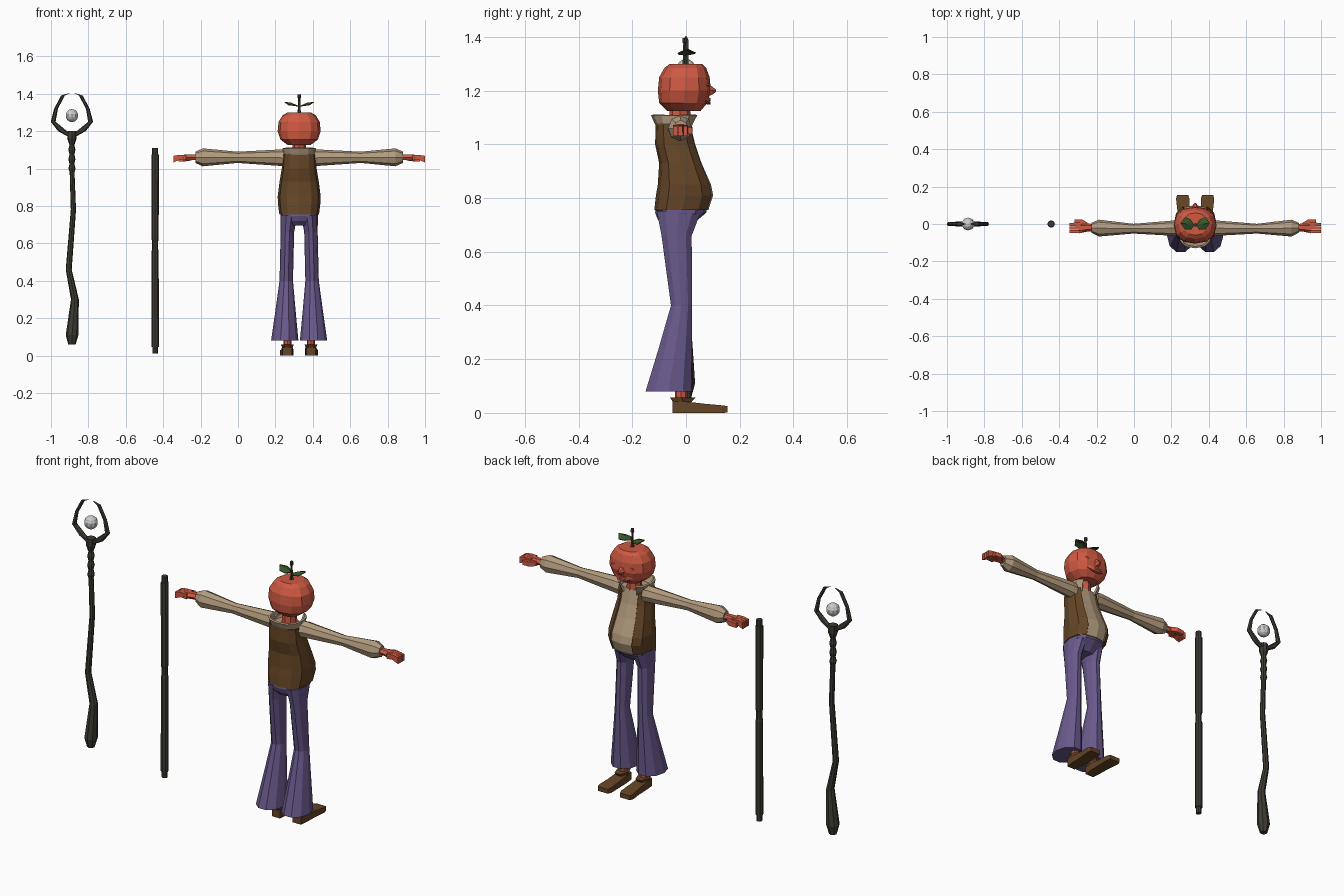
import bpy
import bmesh
import math
from mathutils import Vector

default_cube = bpy.data.objects.get("Cube")
if default_cube:
    bpy.data.objects.remove(default_cube, do_unlink=True)

CENTRE = 0.327  # x of the figure; the staff and pole stand beside it


def make_material(name, red, green, blue):
    material = bpy.data.materials.new(name)
    material.use_nodes = True
    colour = (red, green, blue, 1.0)
    material.diffuse_color = colour
    shader = material.node_tree.nodes["Principled BSDF"]
    shader.inputs["Base Color"].default_value = colour
    shader.inputs["Roughness"].default_value = 0.8
    return material


SKIN = make_material("tomato red", 0.62, 0.1, 0.055)
SHIRT = make_material("tan cloth", 0.45, 0.33, 0.21)
VEST = make_material("brown leather", 0.13, 0.06, 0.02)
TROUSERS = make_material("purple cloth", 0.14, 0.1, 0.26)
WOOD = make_material("dark wood", 0.05, 0.045, 0.033)
LEAF = make_material("leaf green", 0.04, 0.09, 0.02)
ORB = make_material("pale grey", 0.6, 0.6, 0.6)


def finish(name, bm, material):
    bmesh.ops.recalc_face_normals(bm, faces=bm.faces)
    mesh = bpy.data.meshes.new(name)
    bm.to_mesh(mesh)
    bm.free()
    mesh.materials.append(material)
    obj = bpy.data.objects.new(name, mesh)
    bpy.context.collection.objects.link(obj)
    return obj


def loft(name, material, rings, sides=8, axis="z", power=1.0, open_front=False):
    """Skin rings of (x, y, z, first radius, second radius) set across an axis."""
    bm = bmesh.new()
    phase, grow = (math.pi / 4, math.sqrt(2)) if sides == 4 else (0, 1)
    loops = []
    for x, y, z, a, b in rings:
        loop = []
        for i in range(sides):
            angle = phase + math.tau * i / sides
            c, s = math.cos(angle), math.sin(angle)
            u = math.copysign(abs(c) ** power, c) * a * grow
            v = math.copysign(abs(s) ** power, s) * b * grow
            offset = {"x": (0, u, v), "y": (u, 0, v), "z": (u, v, 0)}[axis]
            loop.append(bm.verts.new(Vector((x, y, z)) + Vector(offset)))
        loops.append(loop)
    for low, high in zip(loops, loops[1:]):
        for i in range(sides):
            j = (i + 1) % sides
            # The front opening leaves out the two middle faces
            if open_front and i in (sides // 4 - 1, sides // 4):
                continue
            bm.faces.new((low[i], low[j], high[j], high[i]))
    if not open_front:
        bm.faces.new(loops[0])
        bm.faces.new(loops[-1])
    return finish(name, bm, material)


def upright(profile, x=CENTRE, widen=0.0, front=0.0):
    """Turn (z, half width, back y, front y) into rings."""
    return [(x, (back + ahead + front) / 2, z, half + widen, (ahead + front - back) / 2)
            for z, half, back, ahead in profile]


def thicken(obj, depth):
    modifier = obj.modifiers.new("thickness", "SOLIDIFY")
    modifier.thickness = depth
    modifier.offset = -1


# Head, neck and nose
loft("head", SKIN, upright([
    (1.125, 0.06, -0.07, 0.055), (1.155, 0.1, -0.1, 0.08), (1.2, 0.115, -0.105, 0.093),
    (1.25, 0.11, -0.1, 0.088), (1.285, 0.088, -0.08, 0.075), (1.3, 0.062, -0.06, 0.06)]),
    sides=12, power=0.85)
loft("neck", SKIN, upright([(1.04, 0.04, -0.065, 0.02), (1.14, 0.035, -0.06, 0.015)]))
loft("nose", SKIN, [(CENTRE, 0.08, 1.205, 0.022, 0.03), (CENTRE, 0.097, 1.2, 0.015, 0.018),
                    (CENTRE, 0.112, 1.2, 0.004, 0.005)], sides=6, axis="y")

# Lips: two slim curved ridges
for label, lift, bend in (("upper", 0.006, 0.012), ("lower", -0.006, 0.02)):
    rings = []
    for i in range(7):
        t = i / 3 - 1
        rings.append((CENTRE + 0.06 * t, 0.084 - 0.022 * t * t,
                      1.16 + lift + bend * t * t, 0.008, 0.005))
    loft(label + "_lip", SKIN, rings, sides=4, axis="x")

# Torso: shirt body under an open vest
TORSO = [(0.755, 0.106, -0.118, 0.085), (0.81, 0.113, -0.112, 0.103),
         (0.85, 0.115, -0.105, 0.095), (0.93, 0.105, -0.1, 0.06),
         (1.0, 0.093, -0.115, 0.036), (1.075, 0.089, -0.113, 0.018)]
inner = [(z, half, back + 0.012, ahead) for z, half, back, ahead in TORSO]
loft("shirt_body", SHIRT, upright(inner, widen=-0.01, front=-0.002), sides=12, power=0.8)
vest = loft("vest", VEST, upright(TORSO, front=0.004), sides=12, power=0.8, open_front=True)
thicken(vest, 0.008)
collar = loft("collar", SHIRT, upright([
    (1.04, 0.062, -0.095, 0.02), (1.08, 0.085, -0.118, 0.035), (1.108, 0.09, -0.13, 0.052)]),
    sides=12, power=0.8, open_front=True)
thicken(collar, 0.01)

# Trouser seat
loft("trouser_seat", TROUSERS, upright([
    (0.695, 0.05, -0.08, 0.02), (0.72, 0.092, -0.105, 0.045),
    (0.745, 0.1, -0.115, 0.075), (0.77, 0.1, -0.112, 0.08)]), sides=12, power=0.8)


def spot(x, z, side, radius=0.012):
    """Rounded eyelid on the face."""
    return loft("eyelid", SKIN, [(x, 0.06, z, radius * 2, radius),
                                 (x + side * 0.003, 0.083, z, radius * 1.6, radius * 0.6)],
                sides=6, axis="y")


for side, word in ((1, "left"), (-1, "right")):
    def at(offset):
        return CENTRE + side * offset

    spot(at(0.045), 1.222, side).name = word + "_eyelid"

    # Flared trouser leg
    leg = []
    for z, middle, half, back, ahead in (
            (0.08, 0.077, 0.073, -0.155, 0.025), (0.24, 0.073, 0.054, -0.105, 0.025),
            (0.4, 0.069, 0.036, -0.058, 0.025), (0.66, 0.063, 0.036, -0.094, 0.024),
            (0.75, 0.055, 0.045, -0.113, 0.06)):
        leg += upright([(z, half, back, ahead)], x=at(middle))
    loft(word + "_trouser_leg", TROUSERS, leg, sides=10)

    # Ankle, cuff and shoe
    foot = at(0.063)
    loft(word + "_ankle", SKIN, [(foot, -0.018, 0.03, 0.02, 0.022),
                                 (foot, -0.018, 0.11, 0.022, 0.025)])
    loft(word + "_shoe_cuff", VEST, [(foot, -0.015, 0.03, 0.022, 0.03),
                                     (foot, -0.012, 0.058, 0.034, 0.056)], sides=6)
    loft(word + "_shoe", VEST, [
        (foot, -0.05, 0.021, 0.025, 0.021), (foot, 0.0, 0.021, 0.03, 0.021),
        (foot, 0.07, 0.017, 0.032, 0.017), (foot + side * 0.003, 0.135, 0.014, 0.036, 0.014),
        (foot + side * 0.004, 0.155, 0.013, 0.03, 0.012)], sides=4, axis="y")

    # Sleeve: narrow at the elbow, full at the wrist
    loft(word + "_sleeve", SHIRT, [
        (at(0.07), -0.025, 1.055, 0.045, 0.045), (at(0.1), -0.022, 1.058, 0.042, 0.044),
        (at(0.33), -0.025, 1.06, 0.026, 0.03), (at(0.515), -0.022, 1.06, 0.045, 0.048),
        (at(0.555), -0.02, 1.06, 0.026, 0.03)], axis="x")

    # Hand with three fingers and a thumb
    loft(word + "_palm", SKIN, [
        (at(0.54), -0.02, 1.06, 0.018, 0.016), (at(0.575), -0.018, 1.06, 0.022, 0.018),
        (at(0.62), -0.022, 1.058, 0.028, 0.018)], sides=6, axis="x")
    for number in range(3):
        y = -0.04 + 0.019 * number
        loft(f"{word}_finger_{number}", SKIN, [
            (at(0.605), y, 1.058, 0.009, 0.014), (at(0.64), y, 1.06, 0.009, 0.013),
            (at(0.673), y, 1.05, 0.008, 0.018)], sides=4, axis="x")
    loft(word + "_thumb", SKIN, [
        (at(0.575), -0.005, 1.055, 0.012, 0.012), (at(0.605), 0.012, 1.052, 0.013, 0.013),
        (at(0.645), 0.014, 1.05, 0.009, 0.012)], sides=4, axis="x")

    # Folded leaf beside the stem
    bm = bmesh.new()
    outline = [(0.004, 0.0, 1.335), (0.025, 0.03, 1.338), (0.055, 0.042, 1.342),
               (0.078, 0.01, 1.357), (0.055, -0.024, 1.342), (0.022, -0.026, 1.338)]
    rim = [bm.verts.new((at(x), y - 0.005, z)) for x, y, z in outline]
    rib = bm.verts.new((at(0.042), 0.0, 1.352))
    for i, corner in enumerate(rim):
        bm.faces.new((corner, rim[(i + 1) % len(rim)], rib))
    thicken(finish(word + "_leaf", bm, LEAF), 0.004)

    # Staff prong curling over the orb
    prong = [(0.0, 1.17, 0.02), (0.05, 1.2, 0.024), (0.1, 1.25, 0.013),
             (0.085, 1.32, 0.01), (0.048, 1.39, 0.01), (0.015, 1.403, 0.003)]
    loft(word + "_staff_prong", WOOD,
         [(-0.888 + side * x, 0, z, r, min(r, 0.014)) for x, z, r in prong], sides=6)

# Stem on the head
loft("stem", WOOD, [(CENTRE, -0.005, 1.29, 0.012, 0.012), (CENTRE, -0.005, 1.32, 0.007, 0.007),
                    (CENTRE, -0.005, 1.375, 0.006, 0.006), (CENTRE, -0.005, 1.38, 0.01, 0.01),
                    (CENTRE, -0.005, 1.397, 0.009, 0.009)], sides=6)

# Crooked staff with knots under the fork
path = [(-0.888, 0.06, 0.02), (-0.887, 0.11, 0.034), (-0.872, 0.3, 0.021),
        (-0.905, 0.46, 0.016), (-0.88, 0.78, 0.014), (-0.887, 0.98, 0.013)]
for knot in range(3):
    path += [(-0.888, 1.0 + 0.05 * knot, 0.019), (-0.888, 1.025 + 0.05 * knot, 0.013)]
path += [(-0.888, 1.16, 0.025), (-0.888, 1.2, 0.024)]
loft("staff", WOOD, [(x, 0, z, r, r) for x, z, r in path], sides=8)

# Floating orb
bm = bmesh.new()
bmesh.ops.create_uvsphere(bm, u_segments=10, v_segments=7, radius=0.035)
bmesh.ops.translate(bm, verts=bm.verts, vec=(-0.888, 0, 1.283))
finish("orb", bm, ORB)

# Straight pole with stepped ends and a grooved grip
steps = [(0.012, 0.015), (0.045, 0.015), (0.046, 0.02), (0.56, 0.019), (0.57, 0.016),
         (0.61, 0.016), (0.62, 0.019), (1.075, 0.02), (1.076, 0.016), (1.11, 0.016)]
loft("pole", WOOD, [(-0.443, 0, z, r, r) for z, r in steps], sides=8)

# Rest everything on the ground
lowest = min((o.matrix_world @ Vector(c)).z for o in bpy.data.objects
             if o.type == "MESH" for c in o.bound_box)
for obj in bpy.context.collection.objects:
    if obj.type == "MESH":
        obj.location.z -= lowest
